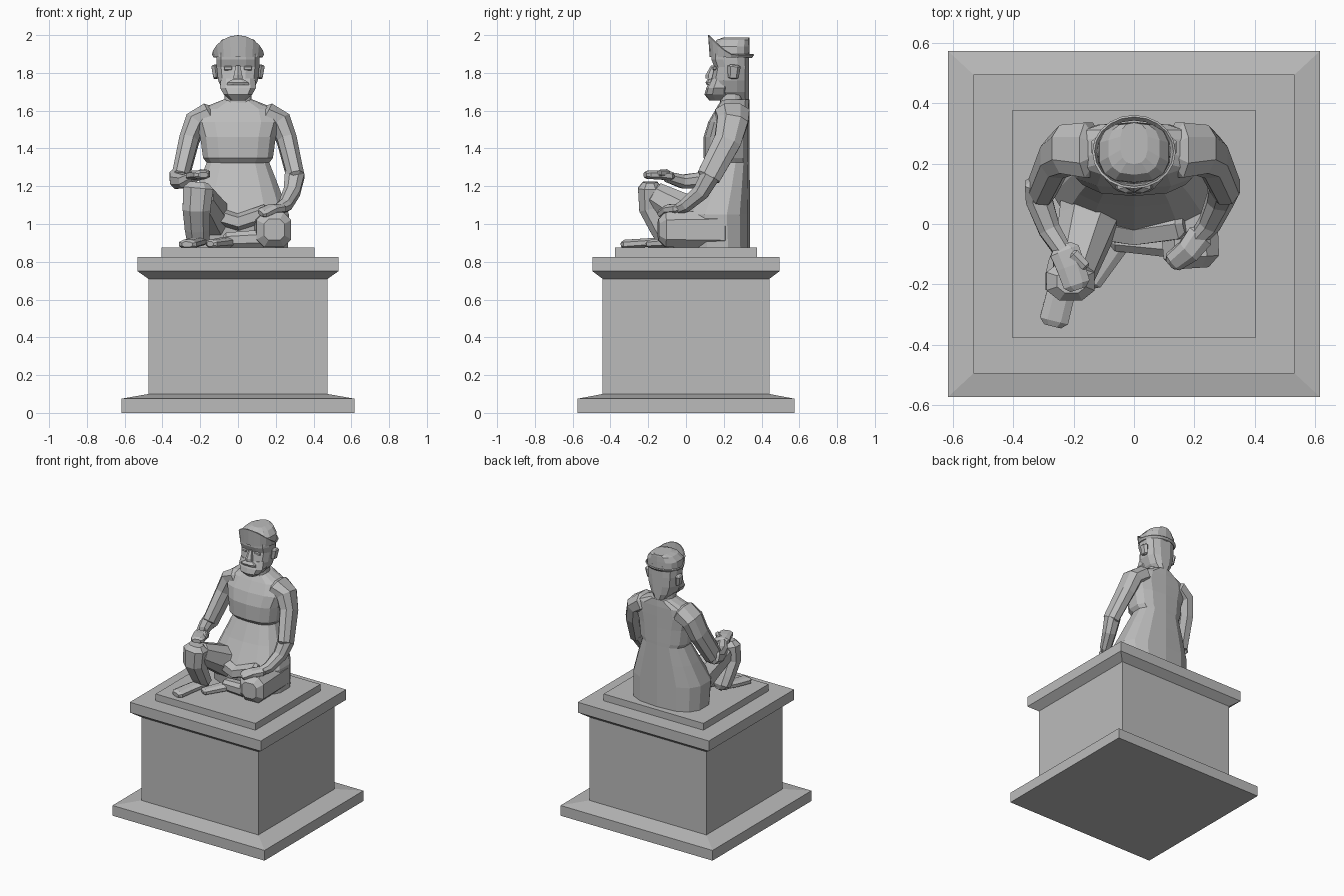
import bpy, bmesh, math
from mathutils import Vector

if "Cube" in bpy.data.objects:
    bpy.data.objects.remove(bpy.data.objects["Cube"])

GREY = (0.5, 0.5, 0.5, 1)
stone = bpy.data.materials.new("grey stone")
stone.use_nodes = True
stone.diffuse_color = GREY
stone.node_tree.nodes["Principled BSDF"].inputs["Base Color"].default_value = GREY


def loft(name, rings, caps=True):
    """Skin a list of equally long point rings."""
    bm = bmesh.new()
    rows = [[bm.verts.new(point) for point in ring] for ring in rings]
    for lower, upper in zip(rows, rows[1:]):
        for i in range(len(lower)):
            bm.faces.new((lower[i - 1], lower[i], upper[i], upper[i - 1]))
    if caps:
        bm.faces.new(rows[0])
        bm.faces.new(rows[-1])
    bmesh.ops.recalc_face_normals(bm, faces=bm.faces)
    mesh = bpy.data.meshes.new(name)
    bm.to_mesh(mesh)
    bm.free()
    mesh.materials.append(stone)
    part = bpy.data.objects.new(name, mesh)
    bpy.context.collection.objects.link(part)
    return part


def outline(sides, power):
    """Unit outline; a lower power makes it boxier."""
    points = []
    for i in range(sides):
        angle = math.tau * (i + 0.5) / sides
        c, s = math.cos(angle), math.sin(angle)
        points.append((math.copysign(abs(c) ** power, c), math.copysign(abs(s) ** power, s)))
    widest = max(x for x, y in points)
    return [(x / widest, y / widest) for x, y in points]


def stack(name, levels, back, sides=14, power=0.75):
    """Horizontal sections given as height, half width and front y, sharing one back plane."""
    rings = []
    for height, width, front in levels:
        middle, depth = (front + back) / 2, (back - front) / 2
        rings.append([(x * width, middle + y * depth, height) for x, y in outline(sides, power)])
    return loft(name, rings)


def limb(name, points, start, end, flat=1.0, sides=8, power=0.85):
    """Tube with blunt ends whose radius runs from start to end."""
    path = [Vector(point) for point in points]
    last = len(path) - 1
    radii = [start + (end - start) * i / last for i in range(last + 1)]
    # Blunt ends
    first_step = (path[1] - path[0]).normalized()
    last_step = (path[-1] - path[-2]).normalized()
    path = [path[0] - first_step * start * 0.4] + path + [path[-1] + last_step * end * 0.4]
    radii = [start * 0.6] + radii + [end * 0.6]
    whole = (path[-1] - path[0]).normalized()
    reference = Vector((0, 1, 0)) if abs(whole.x) > 0.8 else Vector((1, 0, 0))
    rings = []
    for i, (centre, radius) in enumerate(zip(path, radii)):
        along = (path[min(i + 1, len(path) - 1)] - path[max(i - 1, 0)]).normalized()
        across = (reference - along * reference.dot(along)).normalized()
        upward = along.cross(across) * flat
        rings.append([centre + (across * x + upward * y) * radius for x, y in outline(sides, power)])
    return loft(name, rings)


# Pedestal tiers as half width and height; depth follows width
tiers = [(.617, 0), (.617, .075), (.475, .1), (.475, .71),
         (.532, .75), (.532, .825), (.405, .825), (.405, .875)]
corners = [(-1, -1), (1, -1), (1, 1), (-1, 1)]
loft("pedestal", [[(x * width, y * width * 0.93, height) for x, y in corners]
                  for width, height in tiers])

# Flared robe skirt, jacket overhanging the waist, neck
stack("robe_skirt", [(.875, .265, 0), (1.05, .27, -.02), (1.2, .215, .06), (1.34, .16, .125)], back=.335)
stack("jacket", [(1.31, .155, .13), (1.35, .185, .095), (1.46, .2, .095),
                 (1.54, .225, .12), (1.61, .2, .16), (1.66, .075, .19)], back=.335)
stack("neck", [(1.63, .075, .18), (1.74, .065, .18)], back=.3)

# Cloth sagging between the legs
limb("lap_fold", [(-.13, 0, 1.05), (0, -.02, 1.01), (.15, 0, 1.06)], .05, .05, flat=0.8, sides=6)

# Upper arms, the same on both sides
for side, label in ((-1, "right"), (1, "left")):
    limb(label + "_upper_arm", [(side * .15, .245, 1.58), (side * .225, .245, 1.54),
                                (side * .26, .22, 1.44), (side * .305, .12, 1.25)],
         .065, .045, flat=1.4)

# Forearms and hands
limb("right_forearm", [(-.31, .13, 1.25), (-.315, .08, 1.23), (-.28, -.02, 1.225), (-.23, -.1, 1.25)],
     .052, .028)
limb("right_hand", [(-.23, -.09, 1.255), (-.21, -.14, 1.26), (-.19, -.2, 1.26)], .05, .045, flat=0.5)
limb("right_thumb", [(-.2, -.1, 1.27), (-.16, -.14, 1.27)], .018, .015, sides=6)
limb("left_forearm", [(.3, .13, 1.26), (.285, .08, 1.17), (.25, 0, 1.1), (.21, -.05, 1.075)], .052, .028)
limb("left_hand", [(.22, -.04, 1.08), (.18, -.09, 1.08), (.13, -.125, 1.06)], .045, .035, flat=0.6)

# Raised right leg
limb("right_thigh", [(-.12, .12, 1), (-.155, 0, 1.06), (-.2, -.16, 1.15)], .12, .07)
limb("right_shin", [(-.21, -.19, 1.19), (-.22, -.19, 1.08), (-.215, -.14, .98), (-.21, -.11, .92)],
     .08, .06, flat=0.8)
limb("right_foot", [(-.2, -.1, .91), (-.24, -.22, .9), (-.265, -.32, .893)], .045, .048, flat=0.5)

# Folded left leg with its foot tucked in front
limb("left_thigh", [(.17, .2, .97), (.19, -.11, .97)], .1, .092, power=0.65)
limb("left_shin", [(.2, -.07, .925), (-.06, -.05, .915)], .05, .04)
limb("left_foot", [(-.05, -.05, .905), (-.14, -.19, .895)], .045, .035, flat=0.6)

# Head with beard, moustache and nose
stack("head", [(1.66, .045, .15), (1.7, .08, .13), (1.76, .105, .135),
               (1.83, .113, .15), (1.87, .115, .135), (1.91, .115, .135)], back=.333, sides=12)
stack("beard", [(1.655, .04, .125), (1.685, .075, .1), (1.72, .095, .11), (1.77, .09, .135)],
      back=.24, sides=10)
stack("moustache", [(1.735, .06, .11), (1.75, .055, .103), (1.768, .025, .115)], back=.15, sides=8)
stack("nose", [(1.77, .026, .108), (1.79, .022, .108), (1.84, .011, .135)], back=.17, sides=6)
for side, label in ((-1, "right"), (1, "left")):
    limb(label + "_ear", [(side * .115, .25, 1.775), (side * .123, .255, 1.835)], .015, .018,
         flat=1.7, sides=6)
    limb(label + "_eye", [(side * .035, .15, 1.825), (side * .07, .152, 1.825)], .01, .01, sides=6)

# Cap crown with an upturned brim that peaks at the front
stack("cap_crown", [(1.885, .118, .135), (1.94, .115, .14), (1.975, .085, .165), (1.988, .045, .2)],
      back=.335)
lower_edge, upper_edge = [], []
for i in range(20):
    angle = math.tau * i / 20
    sideways, forward = math.sin(angle), math.cos(angle)
    lower_edge.append((sideways * .122, .238 - forward * .105, 1.885))
    upper_edge.append((sideways * .131, .24 - forward * .115, 1.9 + max(0, forward) ** 1.3 * .1))
brim = loft("cap_brim", [lower_edge, upper_edge], caps=False)
shell = brim.modifiers.new("thickness", 'SOLIDIFY')
shell.thickness = 0.008
